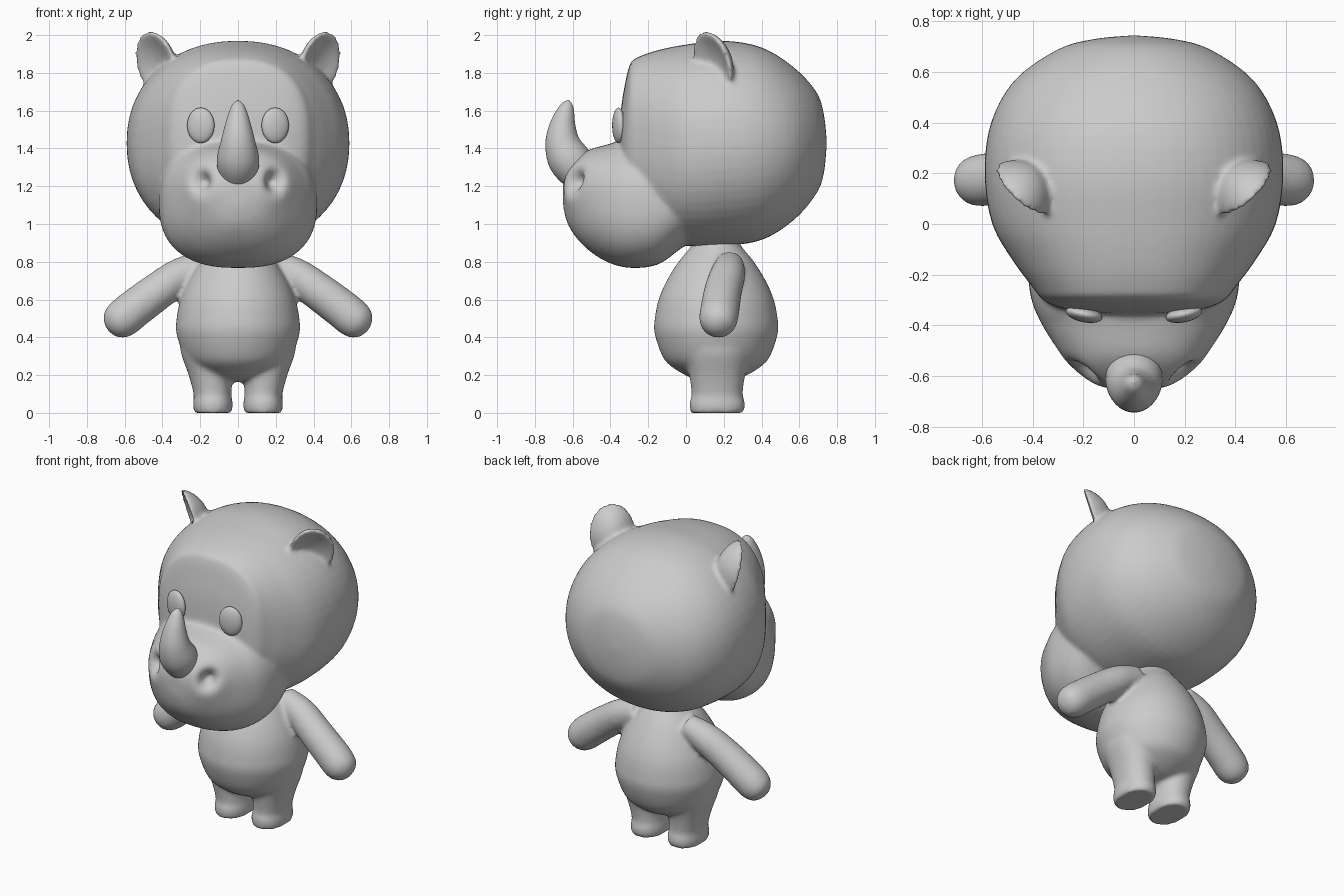
import bpy, bmesh, math
from mathutils import Vector, Matrix

if "Cube" in bpy.data.objects:
    bpy.data.objects.remove(bpy.data.objects["Cube"])

SEG = 56


def catmull(rows, n=4):
    """Smoothly interpolate a list of section rows."""
    out = []
    for i in range(len(rows) - 1):
        p0, p1 = rows[max(i - 1, 0)], rows[i]
        p2, p3 = rows[i + 1], rows[min(i + 2, len(rows) - 1)]
        for k in range(n):
            t = k / n
            out.append([0.5 * (2 * b + (c - a) * t + (2 * a - 5 * b + 4 * c - d) * t * t
                               + (3 * b - a - 3 * c + d) * t ** 3)
                        for a, b, c, d in zip(p0, p1, p2, p3)])
    return out + [list(rows[-1])]


def loft(bm, rows, ref, axis=None):
    """Skin sections (x, y, z, radius_u, radius_v, exponent); follows the path if no axis."""
    rows = catmull(rows)
    rings = []
    for i, (x, y, z, ru, rv, e) in enumerate(rows):
        a, b = rows[max(i - 1, 0)], rows[min(i + 1, len(rows) - 1)]
        t = Vector(axis) if axis else (Vector(b[:3]) - Vector(a[:3])).normalized()
        u = t.cross(Vector(ref)).normalized()
        v = u.cross(t)
        ring = []
        for k in range(SEG):
            ang = 2 * math.pi * k / SEG
            c, s = math.cos(ang), math.sin(ang)
            c = math.copysign(abs(c) ** (2 / e), c)
            s = math.copysign(abs(s) ** (2 / e), s)
            ring.append(bm.verts.new(Vector((x, y, z)) + u * ru * c + v * rv * s))
        rings.append(ring)
    for r, q in zip(rings, rings[1:]):
        for k in range(SEG):
            j = (k + 1) % SEG
            bm.faces.new((r[k], r[j], q[j], q[k]))
    bm.faces.new(rings[0])
    bm.faces.new(rings[-1])
    return [v for r in rings for v in r]


def finish(name, bm, blend=True):
    bmesh.ops.recalc_face_normals(bm, faces=bm.faces)
    me = bpy.data.meshes.new(name)
    bm.to_mesh(me)
    bm.free()
    me.polygons.foreach_set("use_smooth", [True] * len(me.polygons))
    ob = bpy.data.objects.new(name, me)
    bpy.context.collection.objects.link(ob)
    if blend:  # fuse the overlapping volumes and soften the joins
        r = ob.modifiers.new("fuse", 'REMESH')
        r.mode, r.voxel_size, r.use_smooth_shade = 'VOXEL', 0.014, True
        s = ob.modifiers.new("soften", 'SMOOTH')
        s.factor, s.iterations = 0.5, 6
    return ob


def y_sections(table):
    """(y, bottom, top, half width, exponent) -> loft rows."""
    return [(0, y, (b + t) / 2, w, (t - b) / 2, e) for y, b, t, w, e in table]


# head: skull
bm = bmesh.new()
loft(bm, y_sections([
    (.745, 1.42, 1.44, .01, 2), (.73, 1.27, 1.58, .16, 2), (.69, 1.16, 1.70, .30, 2),
    (.57, 1.02, 1.83, .47, 2.05), (.40, .915, 1.935, .565, 2.1), (.20, .885, 1.97, .59, 2.15),
    (0, .885, 1.95, .56, 2.2), (-.15, .93, 1.92, .475, 2.3), (-.25, 1.0, 1.885, .40, 2.45),
    (-.295, 1.05, 1.85, .365, 2.5), (-.325, 1.1, 1.73, .31, 2.4), (-.345, 1.2, 1.6, .22, 2.2),
    (-.355, 1.35, 1.45, .05, 2)]), (0, 0, 1), (0, -1, 0))

# head: muzzle with dented nostrils
muzzle = loft(bm, y_sections([
    (.10, .95, 1.38, .37, 2.3), (-.02, .875, 1.42, .405, 2.4), (-.15, .785, 1.45, .42, 2.5),
    (-.30, .768, 1.45, .405, 2.5), (-.42, .80, 1.42, .35, 2.4), (-.52, .865, 1.39, .275, 2.4),
    (-.59, .94, 1.335, .20, 2.3), (-.63, 1.01, 1.28, .13, 2.1), (-.65, 1.09, 1.22, .05, 2)]),
    (0, 0, 1), (0, -1, 0))
for v in muzzle:
    x, y, z = v.co
    if y < -.4:
        d2 = (abs(x) - .19) ** 2 + ((z - 1.225) * .8) ** 2
        push = .035 * math.exp(-d2 / .09 ** 2) - .10 * math.exp(-d2 / .042 ** 2)
        v.co += Vector((math.copysign(.45, x), -.88, .1)) * push

# head: cupped ears
for sx in (1, -1):
    u, w = Vector((.49, .66, -.56)).normalized(), Vector((.46, .07, .88)).normalized()
    n = u.cross(w).normalized()
    ear = bmesh.ops.create_uvsphere(bm, u_segments=32, v_segments=24, radius=1)["verts"]
    for v in ear:
        a, b, c = v.co
        r2 = a * a + b * b
        p = Vector((.43, .15, 1.855)) + u * a * .15 + w * b * .165 + n * (c * .038 + .065 * r2 - .05)
        v.co = (sx * p.x, p.y, p.z)
finish("head", bm)

# body: egg-shaped torso
bm = bmesh.new()
loft(bm, [(0, .16, z, r, r, 2) for z, r in (
    (.165, .02), (.18, .12), (.24, .23), (.30, .285), (.42, .326), (.50, .325), (.60, .305),
    (.70, .262), (.80, .20), (.88, .135), (.95, .10))], (0, 1, 0), (0, 0, 1))
for sx in (1, -1):
    # legs and feet
    loft(bm, [(sx * x, .165, z, rx, ry, 2.2) for z, x, rx, ry in (
        (0, .133, .100, .14), (.035, .133, .105, .146), (.065, .133, .103, .144),
        (.10, .135, .100, .135), (.20, .145, .116, .148), (.33, .15, .155, .18),
        (.43, .15, .15, .18))], (0, 1, 0), (0, 0, 1))
    # arms
    loft(bm, [(sx * x, y, z, r, r, 2) for x, y, z, r in (
        (.17, .235, .79, .072), (.30, .22, .73, .093), (.43, .195, .64, .10),
        (.55, .18, .55, .103), (.612, .172, .50, .102), (.654, .17, .472, .088),
        (.683, .168, .453, .055), (.695, .168, .445, .01))], (0, 1, 0))
finish("body", bm)

# horn
bm = bmesh.new()
loft(bm, [(0, y, z, r, r, 2) for y, z, r in (
    (-.56, 1.27, .105), (-.62, 1.345, .112), (-.653, 1.43, .093), (-.653, 1.52, .070),
    (-.637, 1.595, .047), (-.626, 1.635, .028), (-.62, 1.655, .004))], (1, 0, 0))
finish("horn", bm, blend=False)

# eyes
for side, sx in (("left", 1), ("right", -1)):
    bm = bmesh.new()
    m = (Matrix.Translation((sx * .197, -.357, 1.522)) @ Matrix.Rotation(sx * math.radians(12), 4, 'Z')
         @ Matrix.Diagonal((.074, .031, .094, 1)))
    bmesh.ops.create_uvsphere(bm, u_segments=24, v_segments=16, radius=1, matrix=m)
    finish(side + "_eye", bm, blend=False)
